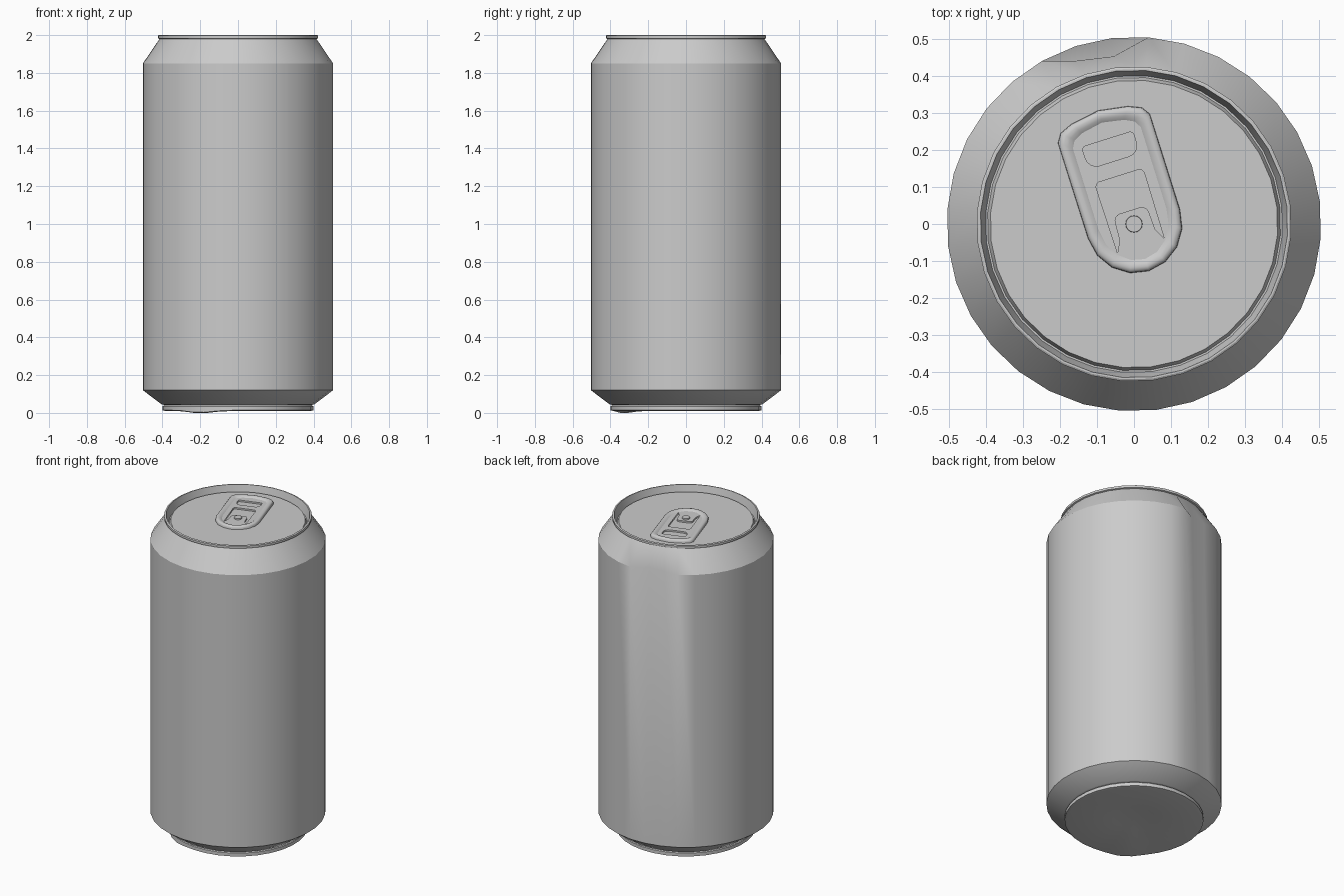
import bpy
import bmesh
from math import sin, cos, pi, radians
from mathutils import Matrix, Vector

cube = bpy.data.objects.get("Cube")
if cube:
    bpy.data.objects.remove(cube, do_unlink=True)

SIDES = 32
STEP = 2 * pi / SIDES
START = radians(85.6)      # first corner, at the right edge of the dent
LID_Z = 1.965
TAB_TURN = Matrix.Rotation(radians(17.5), 4, 'Z')

metal = bpy.data.materials.new("bare grey metal")
metal.use_nodes = True
GREY = (0.6, 0.6, 0.6, 1)
metal.diffuse_color = GREY
metal.node_tree.nodes["Principled BSDF"].inputs["Base Color"].default_value = GREY


def finish(name, bm, angle=30):
    """Turn a bmesh into a named, smooth-shaded object."""
    bmesh.ops.recalc_face_normals(bm, faces=bm.faces)
    mesh = bpy.data.meshes.new(name)
    bm.to_mesh(mesh)
    bm.free()
    mesh.materials.append(metal)
    obj = bpy.data.objects.new(name, mesh)
    bpy.context.collection.objects.link(obj)
    bpy.ops.object.select_all(action='DESELECT')
    obj.select_set(True)
    bpy.context.view_layer.objects.active = obj
    bpy.ops.object.shade_smooth_by_angle(angle=radians(angle))
    return obj


def bridge(bm, a, b):
    n = len(a)
    for i in range(n):
        j = (i + 1) % n
        bm.faces.new((a[i], a[j], b[j], b[i]))


def lathe(bm, profile):
    """Spin (radius, height) points; a zero radius closes the end."""
    rings = []
    for r, z in profile:
        if r == 0:
            tip = bm.verts.new((0, 0, z))
            ring = rings[-1]
            for i in range(SIDES):
                bm.faces.new((ring[i], ring[(i + 1) % SIDES], tip))
        else:
            ring = [bm.verts.new((r * cos(START + i * STEP), r * sin(START + i * STEP), z))
                    for i in range(SIDES)]
            if rings:
                bridge(bm, rings[-1], ring)
            rings.append(ring)
    return rings


# Can body: shoulder, wall, lower taper, foot and hollow base
bm = bmesh.new()
rings = lathe(bm, [(0.415, 1.982), (0.42, 1.975), (0.505, 1.85), (0.505, 0.12),
                   (0.405, 0.045), (0.392, 0.042), (0.4, 0.035), (0.4, 0.014),
                   (0.385, 0.01), (0.12, 0.03), (0, 0.032)])
shoulder = rings[2]
# Dent in the back of the shoulder, fading out down the wall
shoulder[1].co.x, shoulder[1].co.y = -0.055, 0.452
shoulder[2].co.x, shoulder[2].co.y = -0.157, 0.44
# Slight knock on the foot
for ring in rings[7:9]:
    for v in ring:
        near = 1 - (v.co.xy - Vector((-0.2, -0.33))).length / 0.14
        v.co.z -= 0.014 * max(0, near)
finish("can_body", bm)

# Lid: rolled rim, inner wall, groove and flat panel
bm = bmesh.new()
lathe(bm, [(0.412, 1.978), (0.425, 1.983), (0.425, 1.997), (0.42, 2.0), (0.415, 2.0),
           (0.401, 1.945), (0.396, 1.945), (0.388, LID_Z), (0, LID_Z)])
finish("lid", bm)

# Pull tab outline: half-round nose, straight sides, shallow rounded tail
outline = [Vector((0.13 * cos(a), 0.133 * sin(a))) for a in
           (-pi + i * pi / 8 for i in range(9))]
tail = [Vector((0.13, 0.27)), Vector((0.115, 0.293)), Vector((0.08, 0.308)),
        Vector((0, 0.321))]
outline += tail + [Vector((-p.x, p.y)) for p in reversed(tail[:-1])]


def inset(points, d):
    """Shrink the tab outline by a near even distance."""
    mid = Vector((0, 0.094))
    return [mid + Vector(((p.x - mid.x) * (1 - d / 0.13), (p.y - mid.y) * (1 - d / 0.227)))
            for p in points]


# Raised tab border, a closed loop with a rounded section
bm = bmesh.new()
section = [(0, 0.001), (0.001, 0.013), (0.006, 0.019), (0.014, 0.021),
           (0.024, 0.019), (0.034, 0.012), (0.034, 0.001)]
loops = [[bm.verts.new((p.x, p.y, LID_Z + h)) for p in inset(outline, d)]
         for d, h in section]
for i, loop in enumerate(loops):
    bridge(bm, loop, loops[(i + 1) % len(loops)])
bm.transform(TAB_TURN)
finish("tab_border", bm, 45)


def arc(cx, cy, r, a0, a1, n=4):
    return [Vector((cx + r * cos(radians(a0 + (a1 - a0) * i / n)),
                    cy + r * sin(radians(a0 + (a1 - a0) * i / n)))) for i in range(n + 1)]


# Openings in the tab web: finger slot and a U cut around the rivet tongue
slot = (arc(-0.062, 0.23, 0.01, 180, 90) + arc(0.062, 0.23, 0.01, 90, 0)
        + arc(0.042, 0.208, 0.03, 0, -90) + arc(-0.042, 0.208, 0.03, -90, -180))
u_cut = (arc(-0.053, 0.122, 0.015, 180, 110) + arc(0.053, 0.122, 0.015, 70, 0)
         + [Vector((0.066, -0.062)), Vector((0.05, -0.03))]
         + arc(0.028, 0.018, 0.02, 0, 90) + arc(-0.028, 0.018, 0.02, 90, 180)
         + [Vector((-0.05, -0.03)), Vector((-0.066, -0.062))])

# Tab web: filled flat curve with holes, given thickness
curve = bpy.data.curves.new("tab_web", 'CURVE')
curve.dimensions = '2D'
curve.fill_mode = 'BOTH'
curve.extrude = 0.005
for points in (inset(outline, 0.03), slot, u_cut):
    spline = curve.splines.new('POLY')
    spline.points.add(len(points) - 1)
    for sp, p in zip(spline.points, points):
        sp.co = (p.x, p.y, 0, 1)
    spline.use_cyclic_u = True
curve.materials.append(metal)
web = bpy.data.objects.new("tab_web", curve)
web.matrix_world = Matrix.Translation((0, 0, LID_Z + 0.007)) @ TAB_TURN
bpy.context.collection.objects.link(web)

# Rivet holding the tab
bm = bmesh.new()
bmesh.ops.create_cone(bm, cap_ends=True, segments=16, radius1=0.024, radius2=0.022,
                      depth=0.02, matrix=Matrix.Translation((0, 0, LID_Z + 0.01)))
finish("rivet", bm)
